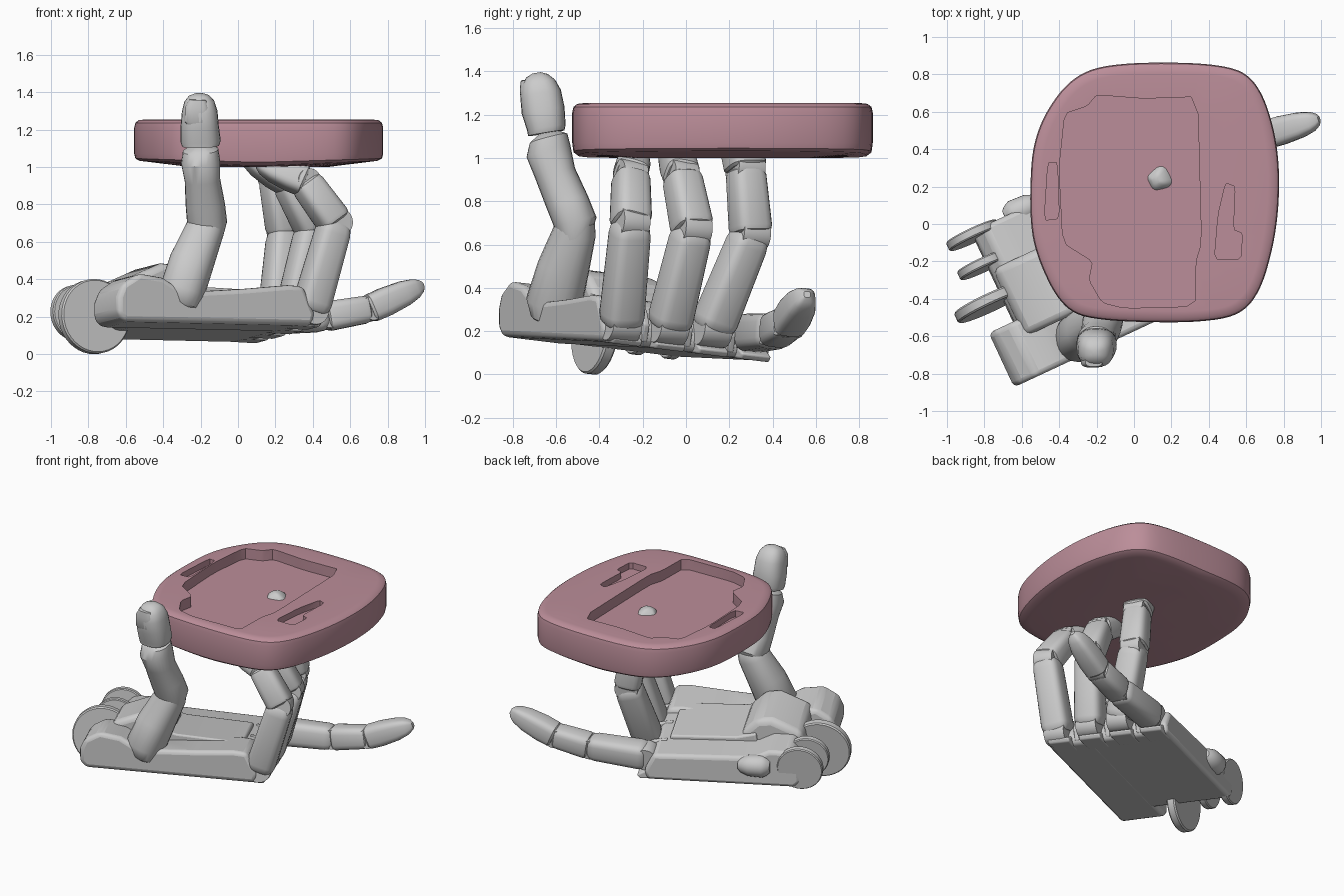
import bpy, bmesh, math
from mathutils import Vector

if "Cube" in bpy.data.objects:
    bpy.data.objects.remove(bpy.data.objects["Cube"])

C, S = math.cos(math.radians(25)), math.sin(math.radians(25))
SIDE = Vector((-S, C, -0.11)).normalized()


def hand(u, v, w):
    """Hand space (along fingers, across palm, up) to world."""
    return Vector((C * u - S * v, S * u + C * v, w + 0.10 - 0.11 * v - 0.02 * u))


def shade(ob, angle=35):
    bpy.ops.object.select_all(action='DESELECT')
    ob.select_set(True)
    bpy.context.view_layer.objects.active = ob
    bpy.ops.object.shade_smooth_by_angle(angle=math.radians(angle))


def loft(name, rings, bevel=0):
    bm = bmesh.new()
    rows = [[bm.verts.new(p) for p in r] for r in rings]
    n = len(rows[0])
    for a, b in zip(rows, rows[1:]):
        for i in range(n):
            bm.faces.new((a[i], a[(i + 1) % n], b[(i + 1) % n], b[i]))
    bm.faces.new(rows[0][::-1])
    bm.faces.new(rows[-1])
    bmesh.ops.recalc_face_normals(bm, faces=bm.faces)
    me = bpy.data.meshes.new(name)
    bm.to_mesh(me)
    bm.free()
    ob = bpy.data.objects.new(name, me)
    bpy.context.collection.objects.link(ob)
    if bevel:
        m = ob.modifiers.new("bevel", 'BEVEL')
        m.width, m.segments, m.limit_method = bevel, 3, 'ANGLE'
    shade(ob)
    return ob


def prism(name, poly, v0, v1, bevel=0.02):
    """Side profile (u, w) extruded across the palm."""
    return loft(name, [[hand(u, v, w) for u, w in poly] for v in (v0, v1)], bevel)


def limb(name, stations, power=3.0, side=SIDE, n=24):
    """Rounded-box tube; stations are (centre, half width, half depth)."""
    pts = [Vector(s[0]) for s in stations]
    axis = (pts[-1] - pts[0]).normalized()
    x = (side - axis * side.dot(axis)).normalized()
    y = axis.cross(x)
    rings = []
    for p, (_, rx, ry) in zip(pts, stations):
        ring = []
        for i in range(n):
            c, s = math.cos(math.tau * i / n), math.sin(math.tau * i / n)
            ring.append(p + x * rx * math.copysign(abs(c) ** (2 / power), c)
                        + y * ry * math.copysign(abs(s) ** (2 / power), s))
        rings.append(ring)
    return loft(name, rings)


def disc(name, centre, r, thick):
    a = Vector(centre)
    d = SIDE * thick / 2
    limb(name, [(a - d, r * .96, r * .96), (a - d * .7, r, r), (a + d * .7, r, r),
                (a + d, r * .96, r * .96)], 2.0, Vector((C, S, 0)), 40)


BODY = [(0, .8), (.03, .93), (.1, 1), (.88, .93), (.96, .86), (1, .7)]
TIP = [(0, .85), (.04, .98), (.3, 1), (.65, .88), (.85, .68), (.95, .45), (1, .2)]


def finger(name, pts, radii):
    pts = [Vector(p) for p in pts]
    for k, (a, b) in enumerate(zip(pts, pts[1:])):
        prof = TIP if k == len(pts) - 2 else BODY
        r = radii[k]
        limb(f"{name}_segment_{k + 1}", [(a.lerp(b, t), r * s, r * s) for t, s in prof], 3.4)
        disc(f"{name}_hinge_{k + 1}", a, r * .87, r * 1.5)


# palm: long thumb half, outer half, raised centre plate
prism("palm_thumb_half", [(-.95, .04), (-.91, 0), (.2, 0), (.22, .06), (.15, .21), (.06, .215),
      (-.2, .19), (-.55, .165), (-.68, .24), (-.82, .26), (-.92, .2), (-.95, .13)], -.52, -.2, .03)
prism("palm_outer_half", [(-.81, .04), (-.77, .001), (.2, .001), (.22, .06), (.16, .18),
      (-.5, .2), (-.6, .25), (-.73, .25), (-.8, .18)], -.27, .33, .025)
prism("palm_centre_plate", [(-.5, .1), (.1, .1), (.08, .205), (-.35, .22), (-.48, .25)], -.3, .12, .012)
prism("wrist_cover", [(-.8, .1), (-.36, .1), (-.38, .24), (-.48, .335), (-.58, .345), (-.78, .26)], -.3, .1, .04)

# knuckle lips and the tabs between fingers
VS = (-.42, -.2, .02, .235)
for i, v in enumerate(VS):
    prism(f"knuckle_lip_{i}", [(.1, 0), (.25, -.005), (.27, .02), (.2, .06), (.1, .06)], v - .075, v + .075, .01)
    if i < 3:
        prism(f"knuckle_tab_{i}", [(.1, .02), (.21, .02), (.24, .1), (.21, .17), (.1, .19)], v + .095, v + .125, .008)

# wrist hinge discs and side knob
disc("wrist_disc", (-.77, -.42, .2), .2, .06)
disc("wrist_disc_outer", (-.86, -.06, .22), .15, .05)
disc("wrist_disc_middle", (-.81, -.22, .23), .14, .05)
limb("side_knob", [(hand(u, .32, .14), r, r) for u, r in
     ((-.61, .04), (-.59, .06), (-.56, .075), (-.47, .07), (-.42, .05), (-.4, .03))], 2.0)

# fingers
finger("index_finger", [(.385, -.3, .23), (.52, -.255, .7), (.36, -.255, .92), (.1, -.24, 1.03)], (.095, .088, .08))
finger("middle_finger", [(.3, -.08, .22), (.4, .03, .67), (.27, -.02, .92), (.03, -.07, 1.07)], (.095, .09, .08))
finger("ring_finger", [(.21, .12, .21), (.25, .3, .65), (.2, .275, .95), (.115, .23, 1.21)], (.095, .09, .09))
finger("little_finger", [(.1, .3, .19), (.47, .41, .2), (.7, .475, .24), (.99, .56, .37)], (.088, .08, .078))

# thumb: two waisted lower segments and a tapered tip with a nail
X = Vector((1, 0, 0))
limb("thumb_base", [((-.32, -.63, .23), .05, .05), ((-.31, -.62, .26), .1, .1), ((-.3, -.61, .33), .122, .13),
     ((-.245, -.565, .5), .12, .12), ((-.18, -.515, .66), .105, .1), ((-.16, -.51, .72), .095, .09),
     ((-.16, -.52, .78), .05, .05)], 2.3, X)
limb("thumb_middle", [((-.16, -.51, .62), .08, .07), ((-.165, -.51, .7), .107, .1), ((-.175, -.55, .8), .105, .1),
     ((-.19, -.605, .93), .095, .095), ((-.2, -.635, 1.03), .105, .105), ((-.2, -.635, 1.09), .095, .09),
     ((-.2, -.64, 1.12), .04, .04)], 2.3, X)
limb("thumb_tip", [((-.2, -.645, 1.115), .1, .085), ((-.2, -.645, 1.14), .108, .09), ((-.205, -.66, 1.22), .102, .1),
     ((-.205, -.672, 1.3), .095, .095), ((-.207, -.682, 1.35), .08, .078), ((-.208, -.688, 1.38), .055, .05),
     ((-.208, -.69, 1.393), .02, .02)], 2.5, X)
limb("thumb_nail", [((-.22, -.72, 1.22), .05, .03), ((-.22, -.727, 1.24), .066, .035),
     ((-.22, -.733, 1.32), .064, .035), ((-.215, -.733, 1.36), .045, .03)], 3, X)


def smooth_loop(pts, times=3, k=.24):
    for _ in range(times):
        pts = [q for a, b in zip(pts, pts[1:] + pts[:1]) for q in
               ((a[0] * (1 - k) + b[0] * k, a[1] * (1 - k) + b[1] * k),
                (a[0] * k + b[0] * (1 - k), a[1] * k + b[1] * (1 - k)))]
    return pts


# slab: rounded outline, soft rims, slightly bulged underside
outline = smooth_loop([(-.23, -.52), (.46, -.53), (.66, -.42), (.77, -.03), (.78, .39), (.68, .74), (.51, .86),
                       (-.13, .865), (-.36, .77), (-.54, .48), (-.56, .1), (-.535, -.14), (-.4, -.43)])
cx, cy = .11, .165


def slab_ring(inset, z, droop=0):
    ring = []
    for x, y in outline:
        d = math.hypot(x - cx, y - cy)
        f = (d - inset) / d
        ring.append(Vector((cx + (x - cx) * f, cy + (y - cy) * f, z + droop * abs(x - cx))))
    return ring


slab = loft("slab", [slab_ring(.3, 1.0), slab_ring(.08, 1.0, .04), slab_ring(.03, 1.006, .04),
                     slab_ring(.006, 1.025, .03), slab_ring(0, 1.07), slab_ring(0, 1.21), slab_ring(.006, 1.236),
                     slab_ring(.024, 1.25), slab_ring(.06, 1.254), slab_ring(.3, 1.254)])
mat = bpy.data.materials.new("rose")
mat.diffuse_color = (.5, .27, .32, 1)
mat.use_nodes = True
mat.node_tree.nodes["Principled BSDF"].inputs["Base Color"].default_value = mat.diffuse_color
slab.data.materials.append(mat)

# recess and side pits cut into the top
pits = {
    "main_recess": ([(-.17, -.42), (-.05, -.45), (.325, -.44), (.33, -.2), (.36, -.1), (.34, .68), (.05, .67),
                     (-.2, .69), (-.25, .63), (-.37, .59), (-.4, .3), (-.38, -.1), (-.22, -.2), (-.24, -.3)], 1.18),
    "left_pit": ([(-.48, .02), (-.4, .03), (-.41, .33), (-.46, .33)], 1.21),
    "right_pit": ([(.43, -.19), (.57, -.19), (.58, -.05), (.53, -.03), (.54, .2), (.49, .22), (.45, .05)], 1.21),
}
for name, (poly, floor) in pits.items():
    poly = smooth_loop(poly, 1, .12)
    cut = loft(name + "_cutter", [[Vector((x, y, z)) for x, y in poly] for z in (floor, 1.4)])
    m = slab.modifiers.new(name, 'BOOLEAN')
    m.operation, m.object, m.solver = 'DIFFERENCE', cut, 'EXACT'
    bpy.context.view_layer.objects.active = slab
    bpy.ops.object.modifier_apply(modifier=name)
    bpy.data.objects.remove(cut)
shade(slab)
